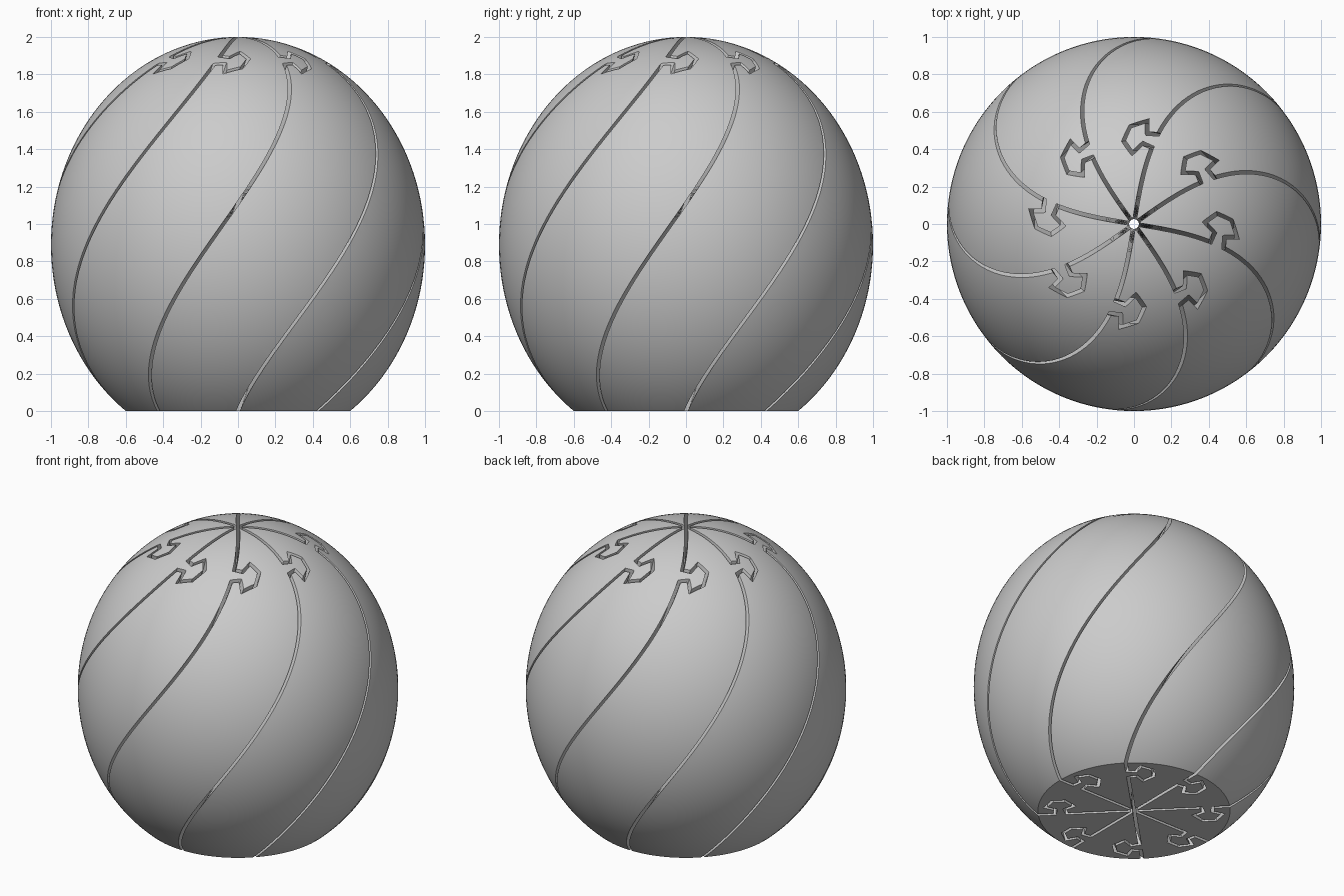
import bpy, bmesh, math
from mathutils import Vector, Matrix

cube = bpy.data.objects.get("Cube")
if cube:
    bpy.data.objects.remove(cube)

COUNT = 8
STEP = 2 * math.pi / COUNT
GAP = 0.02                      # width of the seams
TWIST = math.radians(40.5)      # turn per unit of height
CENTRE_Z, HALF_HEIGHT = 0.889, 1.111

grey = bpy.data.materials.new("plain grey")
grey.use_nodes = True
colour = (0.6, 0.6, 0.6, 1)
grey.diffuse_color = colour
grey.node_tree.nodes["Principled BSDF"].inputs["Base Color"].default_value = colour


def make_object(name, bm):
    mesh = bpy.data.meshes.new(name)
    bmesh.ops.recalc_face_normals(bm, faces=bm.faces)
    bm.to_mesh(mesh)
    bm.free()
    mesh.materials.append(grey)
    obj = bpy.data.objects.new(name, mesh)
    bpy.context.collection.objects.link(obj)
    return obj


def offset(path, dist):
    """Shift an open path sideways with mitred corners."""
    result = []
    for i, p in enumerate(path):
        dirs = []
        if i > 0:
            dirs.append((p - path[i - 1]).normalized())
        if i < len(path) - 1:
            dirs.append((path[i + 1] - p).normalized())
        normals = [Vector((-d.y, d.x)) for d in dirs]
        m = sum(normals, Vector((0, 0))).normalized()
        result.append(p + m * dist / m.dot(normals[0]))
    return result


def spread(start, end, n):
    return [Vector((start + (end - start) * i / n, 0)) for i in range(n)]


# Seam: radial line with a puzzle tab, symmetric about its middle
mid = 0.458
half_tab = [(0.038, 0), (0.028, 0.055), (0.09, 0.09), (0.04, 0.16)]
tab = [Vector((mid - a, b)) for a, b in half_tab]
tab += [Vector((mid + a, b)) for a, b in reversed(half_tab)]
tip = GAP / 2 / math.tan(STEP / 2)
seam = spread(tip, mid - 0.038, 4) + tab + spread(mid + 0.038, 1.15, 8)[1:] + [Vector((1.15, 0))]

# Outline of one segment between two neighbouring seams
near_side = offset(seam, GAP / 2)
turn = Matrix.Rotation(STEP, 2)
far_side = [turn @ p for p in offset(seam, -GAP / 2)]
arc = [Vector((math.cos(a), math.sin(a))) * 1.15
       for a in (STEP * i / 6 for i in range(1, 6))]
outline = near_side + arc + far_side[:0:-1]

# Twisted prism used to cut the segment out of the body
bm = bmesh.new()
LAYERS = 90
rings = []
for i in range(LAYERS + 1):
    z = -0.1 + 2.2 * i / LAYERS
    spin = Matrix.Rotation(TWIST * z - math.pi / 2, 2)
    rings.append([bm.verts.new((*(spin @ p), z)) for p in outline])
for low, high in zip(rings, rings[1:]):
    for j in range(len(low)):
        k = (j + 1) % len(low)
        bm.faces.new((low[j], low[k], high[k]))
        bm.faces.new((low[j], high[k], high[j]))
bm.faces.new(rings[0])
bm.faces.new(rings[-1])
cutter = make_object("segment_cutter", bm)
cutter.hide_render = True

# Egg-like body with a flat base
bm = bmesh.new()
bmesh.ops.create_uvsphere(bm, u_segments=128, v_segments=72, radius=1)
bmesh.ops.scale(bm, vec=(1, 1, HALF_HEIGHT), verts=bm.verts)
bmesh.ops.translate(bm, vec=(0, 0, CENTRE_Z), verts=bm.verts)
cut = bmesh.ops.bisect_plane(bm, geom=bm.verts[:] + bm.edges[:] + bm.faces[:],
                             plane_co=(0, 0, 0), plane_no=(0, 0, -1), clear_outer=True)
rim = [e for e in cut["geom_cut"] if isinstance(e, bmesh.types.BMEdge)]
bmesh.ops.contextual_create(bm, geom=rim)
segment = make_object("segment_1", bm)

# Cut the first segment
mod = segment.modifiers.new("cut", "BOOLEAN")
mod.operation = "INTERSECT"
mod.solver = "EXACT"
mod.object = cutter
bpy.ops.object.select_all(action="DESELECT")
segment.select_set(True)
bpy.context.view_layer.objects.active = segment
bpy.ops.object.modifier_apply(modifier="cut")
bpy.data.objects.remove(cutter)
bpy.ops.object.shade_smooth_by_angle(angle=math.radians(30))

# Repeat it around the axis
for i in range(1, COUNT):
    copy = segment.copy()
    copy.name = f"segment_{i + 1}"
    copy.rotation_euler.z = STEP * i
    bpy.context.collection.objects.link(copy)
